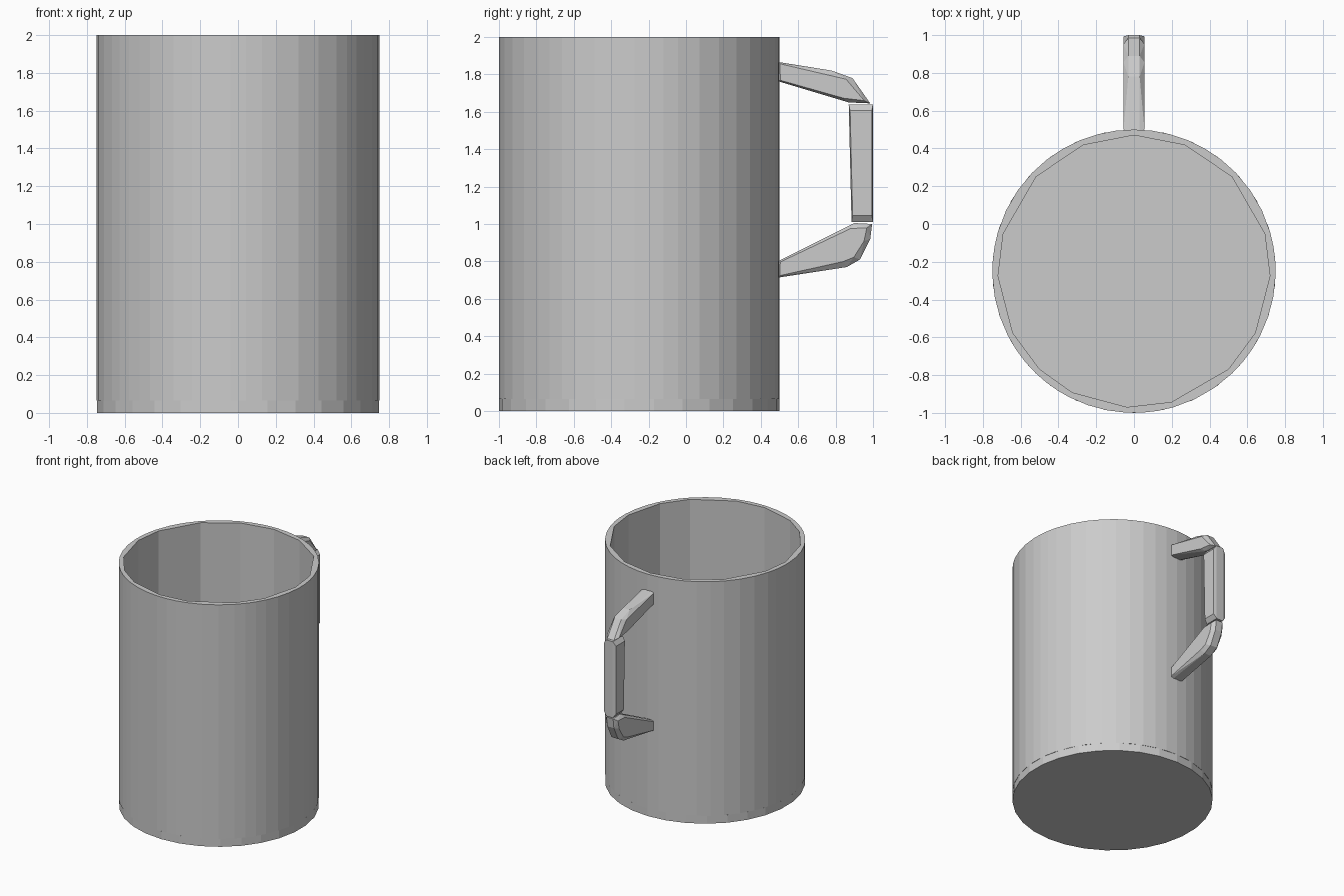
import bpy
import bmesh
import math
from mathutils import Vector

cube = bpy.data.objects.get("Cube")
if cube:
    bpy.data.objects.remove(cube, do_unlink=True)

CENTRE_Y = -0.25
OUTER, INNER = 0.75, 0.72
FLOOR, RIM = 0.065, 2.0

grey = bpy.data.materials.new("plain_grey")
grey.use_nodes = True
COLOUR = (0.6, 0.6, 0.6, 1)
grey.diffuse_color = COLOUR
grey.node_tree.nodes["Principled BSDF"].inputs["Base Color"].default_value = COLOUR


def finish(name, bm):
    bmesh.ops.recalc_face_normals(bm, faces=bm.faces)
    mesh = bpy.data.meshes.new(name)
    bm.to_mesh(mesh)
    bm.free()
    mesh.materials.append(grey)
    obj = bpy.data.objects.new(name, mesh)
    bpy.context.collection.objects.link(obj)
    return obj


def around(radius, degrees):
    a = math.radians(degrees)
    return radius * math.cos(a), CENTRE_Y + radius * math.sin(a)


def prism(bm, outline, bottom, top):
    """Closed upright solid from an xy outline."""
    low = [bm.verts.new((x, y, bottom)) for x, y in outline]
    high = [bm.verts.new((x, y, top)) for x, y in outline]
    bm.faces.new(low[::-1])
    bm.faces.new(high)
    for i in range(len(low)):
        j = (i + 1) % len(low)
        bm.faces.new((low[i], low[j], high[j], high[i]))


# Wall: upright staves, flat inside and rounded outside
seams = [-2, 16, 44, 68, 90, 112, 136, 164, 182, 207, 226, 243, 267, 286, 314, 333]
bm = bmesh.new()
for start, end in zip(seams, seams[1:] + [seams[0] + 360]):
    arc = [around(OUTER, start + (end - start) * k / 3) for k in range(4)]
    prism(bm, arc + [around(INNER, end), around(INNER, start)], FLOOR, RIM)
finish("mug_wall", bm)

# Base: solid disc closing the bottom
bm = bmesh.new()
prism(bm, [around(OUTER, 360 * k / 30 + 6) for k in range(30)], 0, FLOOR)
finish("mug_base", bm)


# Handle: three chunky convex bars with chamfered sides
def handle_bar(name, outline):
    bm = bmesh.new()
    points = [Vector((0, y, z)) for y, z in outline]
    middle = sum(points, Vector()) / len(points)
    for p in points:
        inset = p + (middle - p).normalized() * 0.035
        for side in (-1, 1):
            bm.verts.new(p + Vector((side * 0.03, 0, 0)))
            bm.verts.new(inset + Vector((side * 0.055, 0, 0)))
    result = bmesh.ops.convex_hull(bm, input=bm.verts)
    loose = {v for v in result["geom_interior"] if isinstance(v, bmesh.types.BMVert)}
    bmesh.ops.delete(bm, geom=list(loose), context="VERTS")
    finish(name, bm)


handle_bar("handle_top", [(0.47, 1.87), (0.78, 1.82), (0.89, 1.78), (0.985, 1.645),
                          (0.87, 1.65), (0.47, 1.77)])
handle_bar("handle_grip", [(0.87, 1.64), (1.0, 1.64), (1.0, 1.01), (0.885, 1.01)])
handle_bar("handle_bottom", [(0.47, 0.71), (0.86, 0.77), (0.93, 0.81), (0.985, 0.92),
                             (0.995, 1.0), (0.9, 1.005), (0.47, 0.79)])
